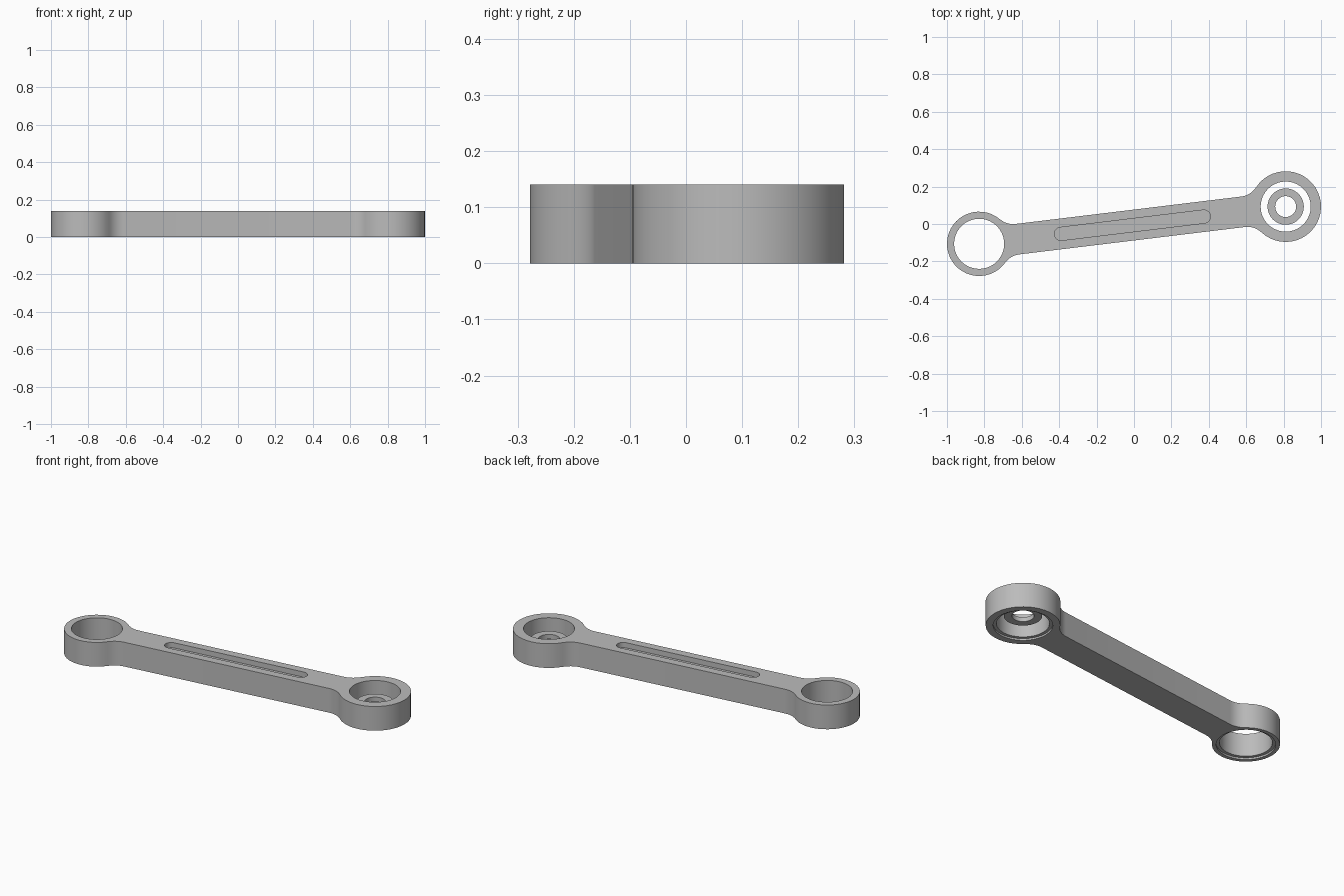
import bpy
import bmesh
from math import atan2, cos, sin, sqrt, pi, hypot
from mathutils import Vector, Matrix

if "Cube" in bpy.data.objects:
    bpy.data.objects.remove(bpy.data.objects["Cube"])

HEIGHT = 0.14
HALF_WIDTH = 0.082
FILLET = 0.11
BORE = 0.134
small_c = Vector((-0.828, -0.106, 0))
large_c = Vector((0.811, 0.093, 0))
small_r, large_r = 0.172, 0.189
span = large_c - small_c
angle = atan2(span.y, span.x)

grey = bpy.data.materials.new("plain grey")
grey.use_nodes = True
colour = (0.5, 0.5, 0.5, 1)
grey.diffuse_color = colour
grey.node_tree.nodes["Principled BSDF"].inputs["Base Color"].default_value = colour


def arc(cx, cy, r, start, end, n):
    steps = [start + (end - start) * i / n for i in range(n + 1)]
    return [Vector((cx + r * cos(a), cy + r * sin(a), 0)) for a in steps]


def prism(name, outline, z0, z1, matrix=Matrix()):
    """Extrude a flat outline between two heights."""
    bm = bmesh.new()
    face = bm.faces.new([bm.verts.new(matrix @ p + Vector((0, 0, z0))) for p in outline])
    top = bmesh.ops.extrude_face_region(bm, geom=[face])["geom"]
    verts = [v for v in top if isinstance(v, bmesh.types.BMVert)]
    bmesh.ops.translate(bm, verts=verts, vec=(0, 0, z1 - z0))
    bmesh.ops.recalc_face_normals(bm, faces=bm.faces)
    mesh = bpy.data.meshes.new(name)
    bm.to_mesh(mesh)
    bm.free()
    mesh.materials.append(grey)
    obj = bpy.data.objects.new(name, mesh)
    bpy.context.collection.objects.link(obj)
    return obj


def disc(name, centre, r, z0, z1):
    return prism(name, arc(centre.x, centre.y, r, 0, 2 * pi, 40)[:-1], z0, z1)


def activate(obj):
    bpy.ops.object.select_all(action="DESELECT")
    obj.select_set(True)
    bpy.context.view_layer.objects.active = obj


def cut(obj, cutter):
    mod = obj.modifiers.new("cut", "BOOLEAN")
    mod.operation = "DIFFERENCE"
    mod.solver = "EXACT"
    mod.object = cutter
    activate(obj)
    bpy.ops.object.modifier_apply(modifier=mod.name)
    bpy.data.objects.remove(cutter)


def end_outline(r):
    """Fillet, round eye and fillet, with the eye centred on the origin."""
    rise = HALF_WIDTH + FILLET
    d = sqrt((r + FILLET) ** 2 - rise ** 2)
    a = atan2(rise, d)
    return (arc(-d, -rise, FILLET, pi / 2, a, 6)
            + arc(0, 0, r, a - pi, pi - a, 32)[1:-1]
            + arc(-d, rise, FILLET, -a, -pi / 2, 6))


# Link arm: both eyes and the straight beam in one outline
half = hypot(span.x, span.y) / 2
outline = [p + Vector((half, 0, 0)) for p in end_outline(large_r)]
outline += [-p - Vector((half, 0, 0)) for p in end_outline(small_r)]
place = Matrix.Translation((small_c + large_c) / 2) @ Matrix.Rotation(angle, 4, "Z")
arm = prism("link_arm", outline, 0, HEIGHT, place)

# Through bores with a shallow recess underneath
for centre in (small_c, large_c):
    cut(arm, disc("bore_cutter", centre, BORE, -0.1, 0.3))
    cut(arm, disc("recess_cutter", centre, 0.151, -0.1, 0.01))

# Long shallow slot in the top face
slot = (arc(0.385, 0, 0.035, -pi / 2, pi / 2, 12)
        + arc(-0.385, 0, 0.035, pi / 2, 3 * pi / 2, 12))
cut(arm, prism("slot_cutter", slot, HEIGHT - 0.03, 0.3, place))

# Loose washer inside the larger bore
washer = disc("inner_washer", large_c, 0.097, 0.055, 0.08)
cut(washer, disc("washer_cutter", large_c, 0.056, -0.1, 0.3))

for obj in (arm, washer):
    activate(obj)
    bpy.ops.object.shade_smooth_by_angle(angle=pi / 6)
